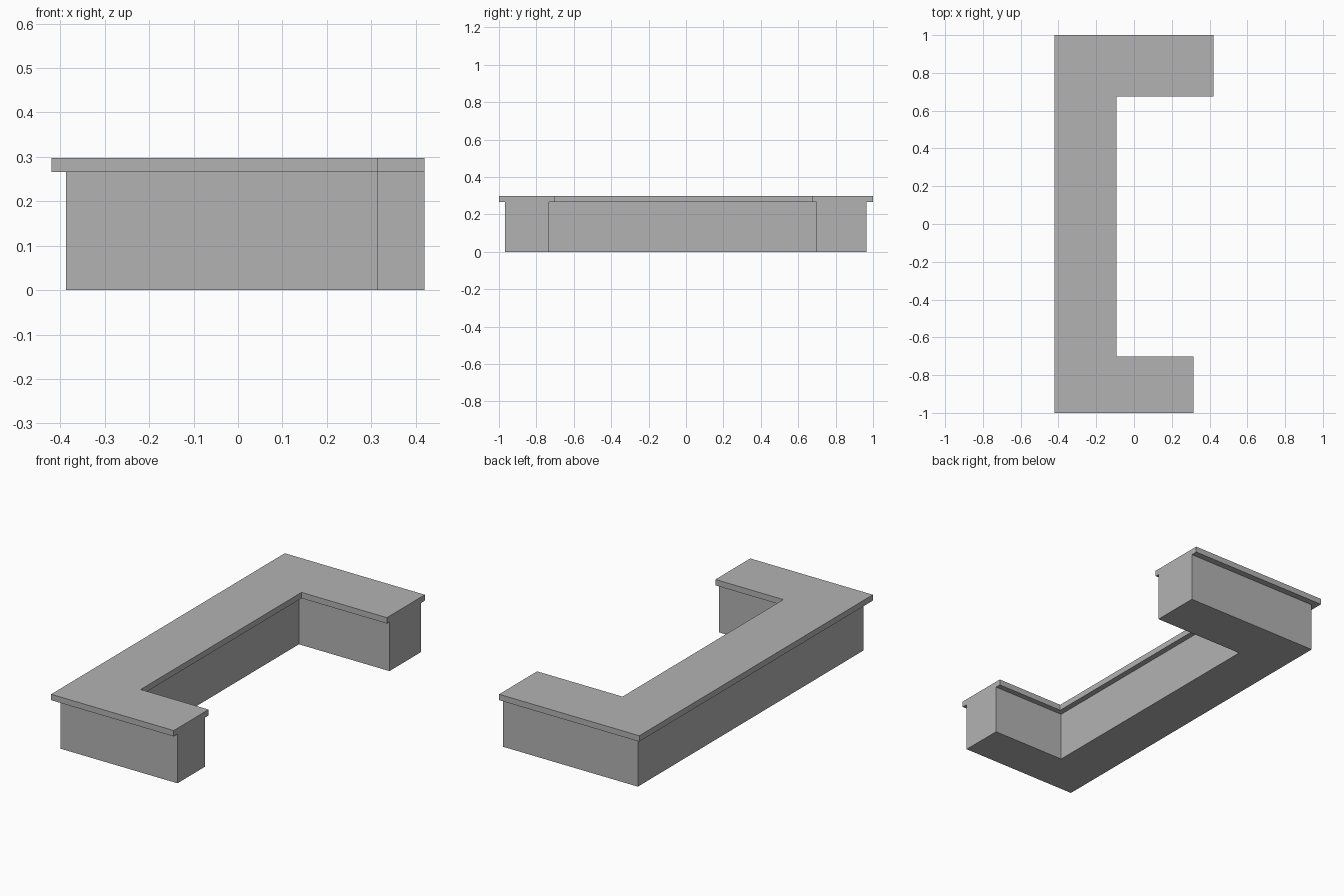
import bpy
import bmesh

cube = bpy.data.objects.get("Cube")
if cube:
    bpy.data.objects.remove(cube, do_unlink=True)

grey = bpy.data.materials.new("plain grey")
grey.use_nodes = True
colour = (0.45, 0.45, 0.45, 1.0)
grey.diffuse_color = colour
grey.node_tree.nodes["Principled BSDF"].inputs["Base Color"].default_value = colour

FRONT_END, BACK_END = 0.315, 0.42   # the two arms differ in length


def bracket_prism(name, outer_x, inner_x, front, back, inner_front, inner_back, z0, z1):
    """Extrude a square-cornered C outline whose arms point to +x."""
    outline = [
        (outer_x, front), (FRONT_END, front), (FRONT_END, inner_front),
        (inner_x, inner_front), (inner_x, inner_back), (BACK_END, inner_back),
        (BACK_END, back), (outer_x, back),
    ]
    bm = bmesh.new()
    base = bm.faces.new([bm.verts.new((x, y, z0)) for x, y in outline])
    top = bmesh.ops.extrude_face_region(bm, geom=[base], use_keep_orig=True)
    verts = [g for g in top["geom"] if isinstance(g, bmesh.types.BMVert)]
    bmesh.ops.translate(bm, verts=verts, vec=(0, 0, z1 - z0))
    bmesh.ops.recalc_face_normals(bm, faces=bm.faces)
    mesh = bpy.data.meshes.new(name)
    bm.to_mesh(mesh)
    bm.free()
    mesh.materials.append(grey)
    obj = bpy.data.objects.new(name, mesh)
    bpy.context.collection.objects.link(obj)
    return obj


# Wall body, set back from the slab on the long sides and flush at the arm ends
bracket_prism("counter_base", -0.387, -0.123, -0.968, 0.965, -0.732, 0.697, 0.0, 0.266)

# Overhanging top slab
bracket_prism("counter_top", -0.42, -0.092, -1.0, 1.0, -0.702, 0.675, 0.266, 0.298)
